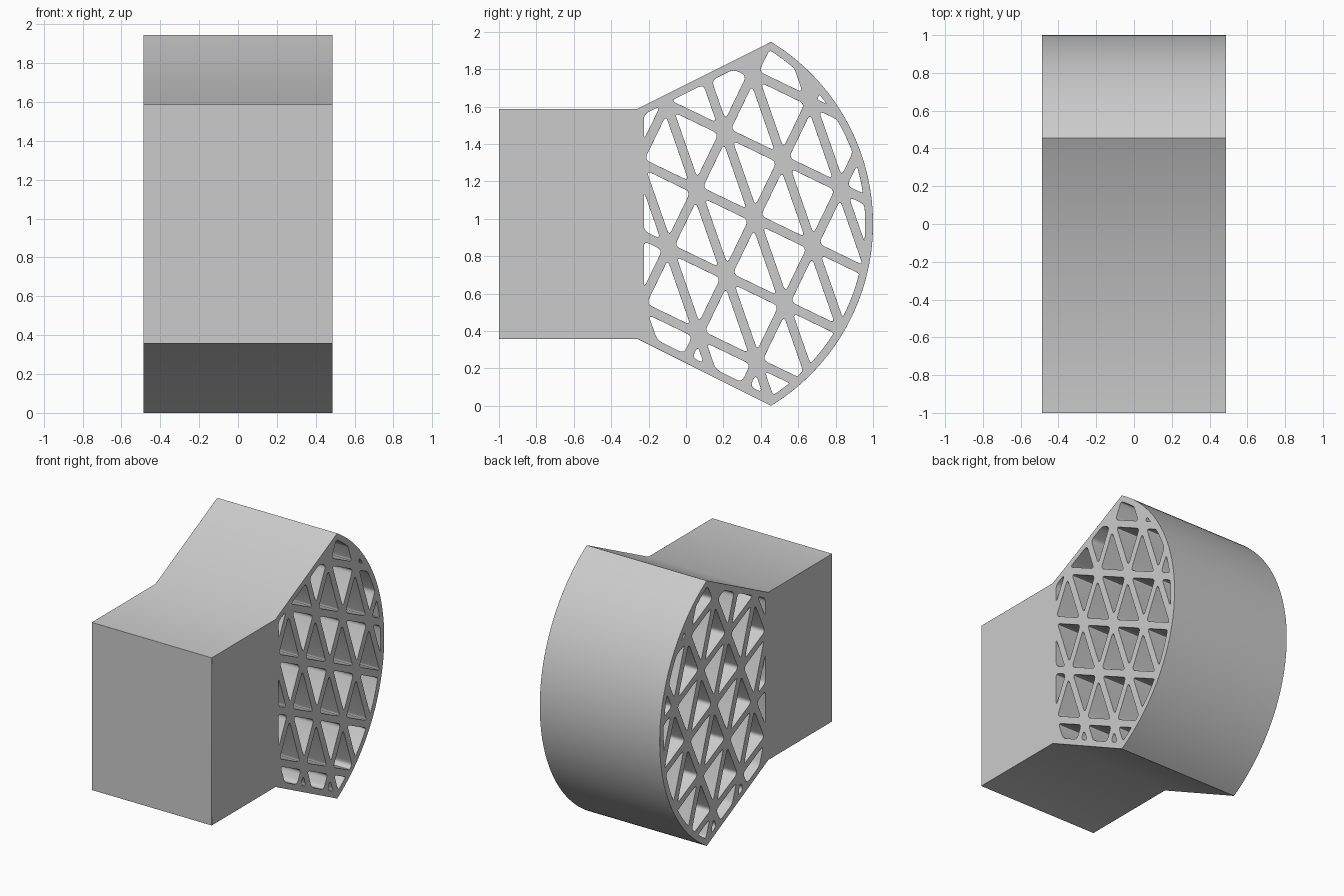
import bpy, bmesh
from math import radians, sin, cos, asin
from mathutils import Vector

if "Cube" in bpy.data.objects:
    bpy.data.objects.remove(bpy.data.objects["Cube"])

HALF_W = 0.487            # half width along x
MID_Z = 0.973             # symmetry height
NECK_Y, NECK_H = -0.26, 0.615
TIP = Vector((0.46, 0.973))
ARC_C, ARC_R = -0.141, 1.141
PITCH, ANGLE, STRUT, WALL = 0.345, radians(-25.8), 0.025, 0.042
NODE = Vector((0.367, 0.005 + 1.0))


def cross(a, b):
    return a.x * b.y - a.y * b.x


def area(p):
    return sum(cross(p[i - 1], p[i]) for i in range(len(p))) / 2


def clip(poly, point, normal):
    """Keep the part of a convex polygon on the normal's side."""
    out = []
    for i, q in enumerate(poly):
        p = poly[i - 1]
        dp, dq = (p - point).dot(normal), (q - point).dot(normal)
        if dp * dq < 0:
            out.append(p.lerp(q, dp / (dp - dq)))
        if dq >= 0:
            out.append(q)
    return out


def rounded(poly, radius):
    """Round the sharp corners of a polygon."""
    out = []
    for i, p in enumerate(poly):
        u, v = poly[i - 1] - p, poly[(i + 1) % len(poly)] - p
        if u.length < 1e-6 or v.length < 1e-6:
            continue
        if (-u).angle(v) < radians(20):
            out.append(p)
            continue
        a = p + u.normalized() * min(radius, u.length * 0.42)
        b = p + v.normalized() * min(radius, v.length * 0.42)
        out += [a.lerp(p, t).lerp(p.lerp(b, t), t) for t in (0, .25, .5, .75, 1)]
    return out


# Outer profile: square block, flared neck, curved back
sweep = asin(TIP.y / ARC_R)
arc = [Vector((ARC_C + ARC_R * cos(t), MID_Z + ARC_R * sin(t)))
       for t in [sweep * (k / 32 - 1) for k in range(65)]]
outline = [Vector((-1, MID_Z - NECK_H)), Vector((NECK_Y, MID_Z - NECK_H))] + arc + \
          [Vector((NECK_Y, MID_Z + NECK_H)), Vector((-1, MID_Z + NECK_H))]

# Half planes bounding the lattice window
planes = [(Vector((-0.225, 0)), Vector((1, 0)))]
fan = outline[1:-1]
for p, q in zip(fan, fan[1:]):
    n = Vector((p.y - q.y, q.x - p.x)).normalized()
    planes.append((p + n * WALL, n))

# Triangular holes: square grid with one diagonal, each triangle inset
a = Vector((cos(ANGLE), sin(ANGLE))) * PITCH
b = Vector((-sin(ANGLE), cos(ANGLE))) * PITCH
inr = 1 - 0.5 ** 0.5
shrink = 1 - STRUT / (inr * PITCH)
holes = []
for i in range(-6, 7):
    for j in range(-6, 7):
        base = NODE + a * i + b * j
        for corner, u, v in ((base, a, b), (base + a + b, -a, -b)):
            mid = corner + (u + v) * inr
            tri = [mid + (p - mid) * shrink for p in (corner, corner + u, corner + v)]
            for point, normal in planes:
                tri = clip(tri, point, normal)
            if len(tri) > 2 and abs(area(tri)) > 0.0006:
                holes.append(rounded(tri, 0.03))

# Extrude the pierced profile
curve = bpy.data.curves.new("profile", 'CURVE')
curve.dimensions = '2D'
curve.fill_mode = 'BOTH'
curve.extrude = HALF_W
for loop in [outline] + holes:
    s = curve.splines.new('POLY')
    s.points.add(len(loop) - 1)
    for pt, p in zip(s.points, loop):
        pt.co = (p.x, p.y, 0, 1)
    s.use_cyclic_u = True
helper = bpy.data.objects.new("profile_helper", curve)
bpy.context.collection.objects.link(helper)
mesh = bpy.data.meshes.new_from_object(
    helper.evaluated_get(bpy.context.evaluated_depsgraph_get()))
bpy.data.objects.remove(helper)

# Weld and turn so the profile lies in the y-z plane
bm = bmesh.new()
bm.from_mesh(mesh)
bmesh.ops.remove_doubles(bm, verts=bm.verts, dist=1e-5)
for v in bm.verts:
    x, y, z = v.co
    v.co = (z, x, y)
bmesh.ops.recalc_face_normals(bm, faces=bm.faces)
bm.to_mesh(mesh)
bm.free()
body = bpy.data.objects.new("lattice_body", mesh)
bpy.context.collection.objects.link(body)

# Softened edges
bev = body.modifiers.new("soft_edges", 'BEVEL')
bev.width = 0.01
bev.segments = 2
bev.limit_method = 'ANGLE'
bev.angle_limit = radians(40)
bpy.context.view_layer.objects.active = body
body.select_set(True)
bpy.ops.object.shade_smooth_by_angle(angle=radians(35))
